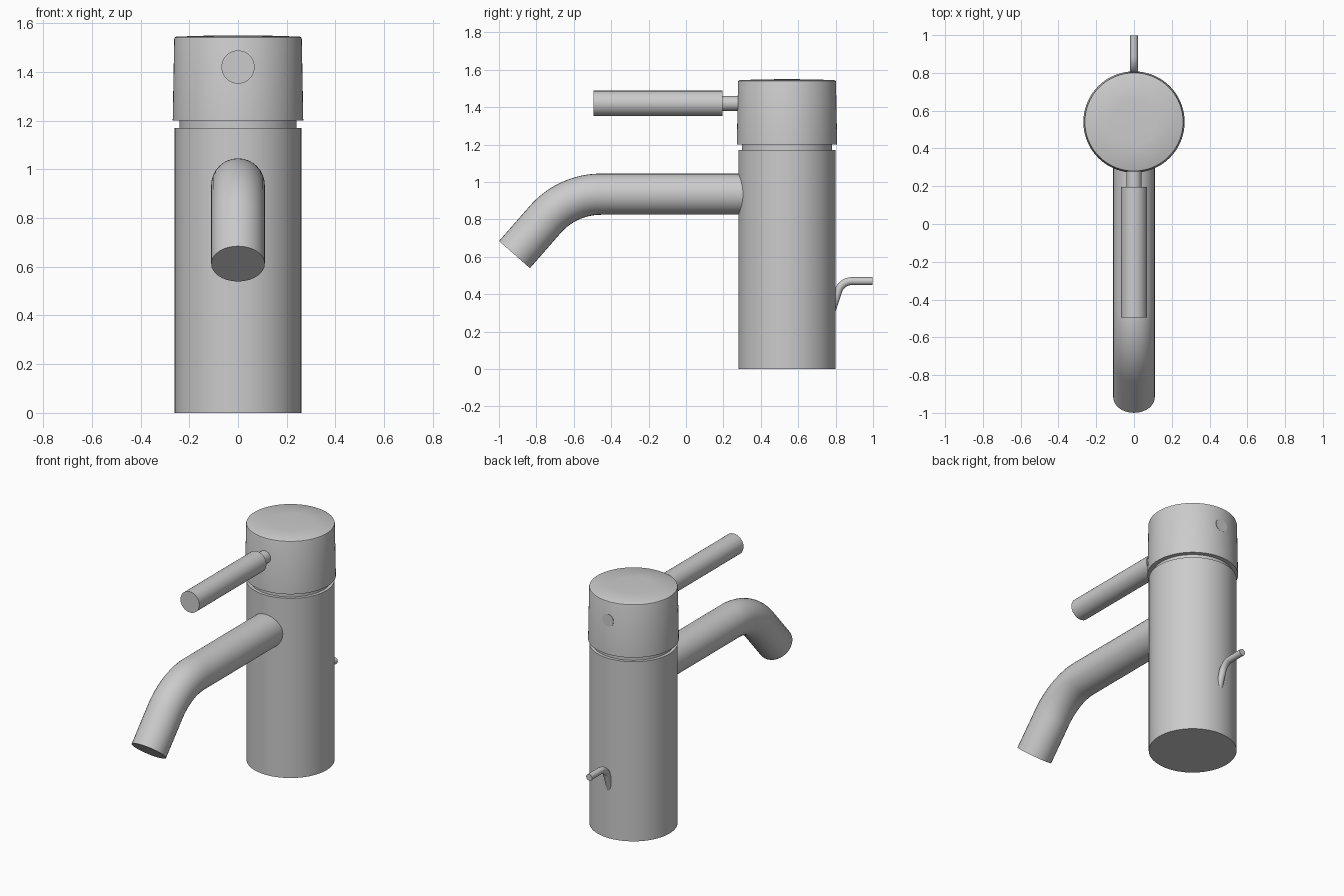
import bpy, bmesh, math
from mathutils import Vector

if "Cube" in bpy.data.objects:
    bpy.data.objects.remove(bpy.data.objects["Cube"])

CY = 0.54  # y of the vertical body axis


def smooth(ob, angle=30):
    bpy.ops.object.select_all(action='DESELECT')
    ob.select_set(True)
    bpy.context.view_layer.objects.active = ob
    bpy.ops.object.shade_smooth_by_angle(angle=math.radians(angle))


def lathe(name, profile, steps=96):
    """Revolve (radius, z) points around the body axis."""
    bm = bmesh.new()
    vs = [bm.verts.new((r, CY, z)) for r, z in profile]
    es = [bm.edges.new(p) for p in zip(vs, vs[1:])]
    bmesh.ops.spin(bm, geom=vs + es, cent=(0, CY, 0), axis=(0, 0, 1),
                   angle=math.tau, steps=steps)
    bmesh.ops.remove_doubles(bm, verts=bm.verts[:], dist=1e-5)
    bmesh.ops.recalc_face_normals(bm, faces=bm.faces[:])
    me = bpy.data.meshes.new(name)
    bm.to_mesh(me)
    bm.free()
    ob = bpy.data.objects.new(name, me)
    bpy.context.collection.objects.link(ob)
    smooth(ob)
    return ob


def bent_path(start, corner, end, t, n=20):
    """Two straight runs in the yz plane joined by a tangent arc of tangent length t."""
    a, c, b = (Vector((0, *p)) for p in (start, corner, end))
    u, v = (a - c).normalized(), (b - c).normalized()
    half = u.angle(v) / 2
    radius = t * math.tan(half)
    centre = c + (u + v).normalized() * (t / math.cos(half))
    p, q = c + u * t - centre, c + v * t - centre
    sweep = p.angle(q)
    arc = [centre + (p * math.sin((1 - k / n) * sweep) + q * math.sin(k / n * sweep))
           / math.sin(sweep) for k in range(n + 1)]
    return [a] + arc + [b]


def tube(name, points, radius, res=14):
    """Sweep a capped round section along a path."""
    cu = bpy.data.curves.new(name, 'CURVE')
    cu.dimensions = '3D'
    cu.bevel_depth = radius
    cu.bevel_resolution = res
    cu.use_fill_caps = True
    sp = cu.splines.new('POLY')
    sp.points.add(len(points) - 1)
    for pt, co in zip(sp.points, points):
        pt.co = (*co, 1)
    ob = bpy.data.objects.new(name, cu)
    bpy.context.collection.objects.link(ob)
    bpy.ops.object.select_all(action='DESELECT')
    ob.select_set(True)
    bpy.context.view_layer.objects.active = ob
    bpy.ops.object.convert(target='MESH')
    ob = bpy.context.view_layer.objects.active
    bm = bmesh.new()
    bm.from_mesh(ob.data)
    bmesh.ops.remove_doubles(bm, verts=bm.verts[:], dist=1e-5)
    bmesh.ops.recalc_face_normals(bm, faces=bm.faces[:])
    bm.to_mesh(ob.data)
    bm.free()
    smooth(ob)
    return ob


# Body column with the recessed neck below the cap
lathe("body", [(0, 0), (0.26, 0), (0.26, 1.17), (0.24, 1.17), (0.24, 1.21), (0, 1.21)])

# Slightly tapered cap with softened rim and shallow dome
lathe("handle_cap", [(0, 1.2), (0.268, 1.2), (0.262, 1.535), (0.26, 1.541),
                     (0.253, 1.545), (0.12, 1.549), (0, 1.55)])

# Lever: thin stem through the cap, thicker grip in front
tube("lever_stem", [(0, 0.805, 1.42), (0, 0.18, 1.42)], 0.04)
tube("lever_grip", [(0, 0.195, 1.42), (0, -0.495, 1.42)], 0.068)

# Spout with downward bend
tube("spout", bent_path((0.45, 0.935), (-0.634, 0.935), (-0.917, 0.612), 0.18), 0.11)

# Drain pull rod at the back
tube("drain_rod", bent_path((0.997, 0.47), (0.832, 0.47), (0.765, 0.27), 0.055), 0.021, 8)
